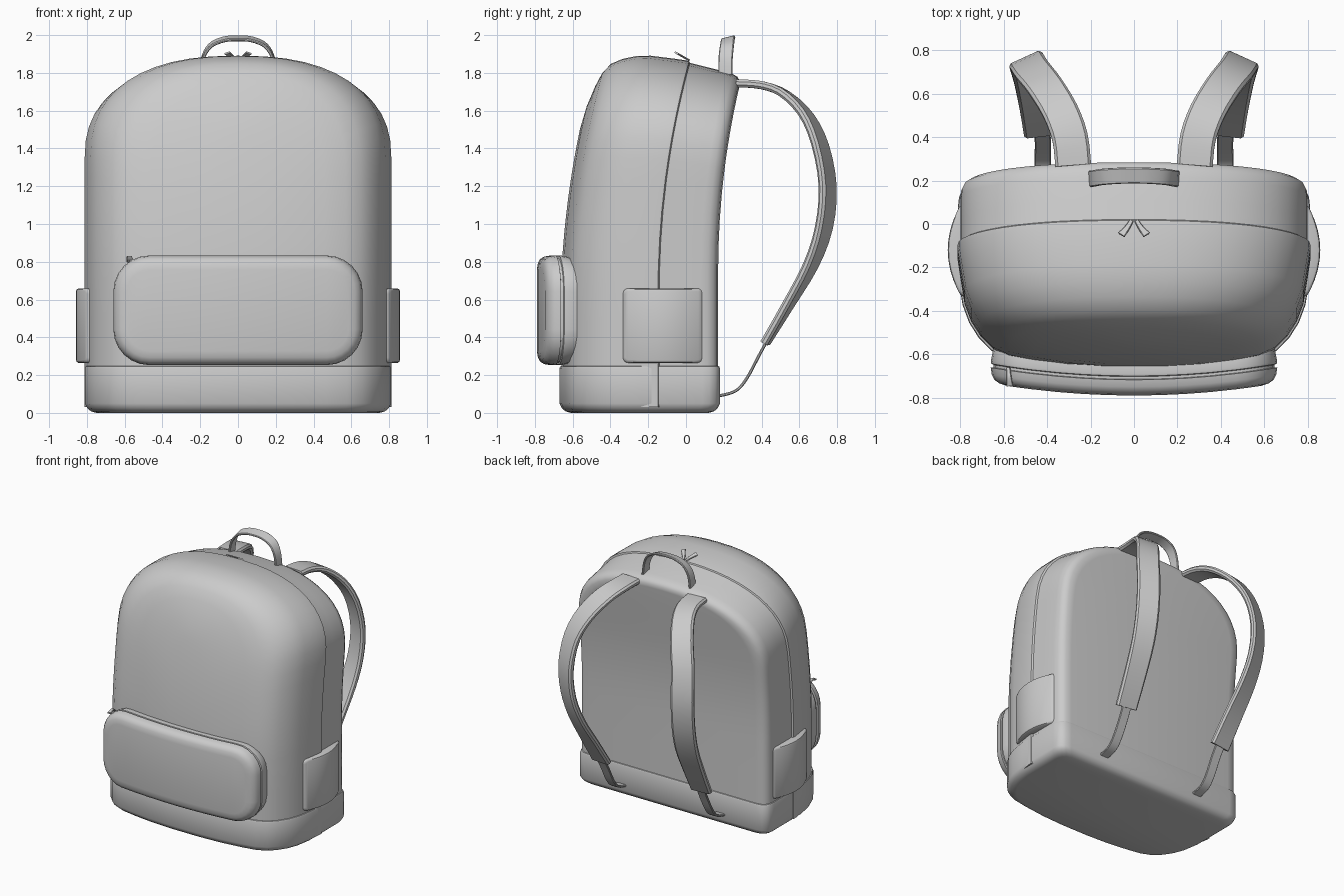
import bpy, bmesh, math
from mathutils import Vector

if "Cube" in bpy.data.objects:
    bpy.data.objects.remove(bpy.data.objects["Cube"])


def loft(name, rings):
    """Skin closed rings; each end is capped by strips pairing point i with n-1-i."""
    bm = bmesh.new()
    vs = [[bm.verts.new(p) for p in r] for r in rings]
    n = len(vs[0])
    for a, b in zip(vs, vs[1:]):
        for i in range(n):
            j = (i + 1) % n
            bm.faces.new((a[i], a[j], b[j], b[i]))
    for r in (vs[0], vs[-1]):
        for i in range((n - 1) // 2):
            quad = [r[i], r[i + 1], r[n - 2 - i], r[n - 1 - i]]
            bm.faces.new(list(dict.fromkeys(quad)))
    bmesh.ops.recalc_face_normals(bm, faces=bm.faces[:])
    me = bpy.data.meshes.new(name)
    bm.to_mesh(me)
    bm.free()
    ob = bpy.data.objects.new(name, me)
    bpy.context.collection.objects.link(ob)
    bpy.ops.object.select_all(action='DESELECT')
    ob.select_set(True)
    bpy.context.view_layer.objects.active = ob
    bpy.ops.object.shade_smooth_by_angle(angle=math.radians(40))
    return ob


def smooth_path(pts, steps=4):
    """Catmull-Rom interpolation of tuples of any length."""
    out = []
    for k in range(len(pts) - 1):
        a, b, c, d = (pts[min(max(k + o, 0), len(pts) - 1)] for o in (-1, 0, 1, 2))
        for s in range(steps):
            t = s / steps
            out.append([0.5 * (2*q + (r - p)*t + (2*p - 5*q + 4*r - u)*t*t
                               + (3*q - p - 3*r + u)*t**3)
                        for p, q, r, u in zip(a, b, c, d)])
    return out + [list(pts[-1])]


def ribbon(name, pts, width, thick, steps=4):
    """Sweep a flat rounded strip; points hold position and width direction."""
    path = smooth_path(pts, steps)
    P = [Vector(p[:3]) for p in path]
    rings = []
    h, e = thick / 2, thick * 0.3
    for i, p in enumerate(path):
        t = (P[min(i + 1, len(P) - 1)] - P[max(i - 1, 0)]).normalized()
        w = Vector(p[3:6])
        w = (w - t * w.dot(t)).normalized()
        nrm = t.cross(w)
        a = (p[6] if len(p) > 6 else width) / 2
        sec = [(-a, h - e), (-a + e, h), (a - e, h), (a, h - e),
               (a, e - h), (a - e, -h), (-a + e, -h), (-a, e - h)]
        rings.append([P[i] + w * u + nrm * v for u, v in sec])
    return loft(name, rings)


# --- main body: arch sections from back to front, leaned backwards by a bend
Z0, R, YB = 0.75, 4.3, 0.17


def bend(x, y, z):
    s = max(0, z - Z0)
    y = YB - (YB - y) * (1 - 0.08 * s)
    if s == 0:
        return (x, y, z)
    r = R + YB - y
    return (x, YB + R - r * math.cos(s / R), Z0 + r * math.sin(s / R))


def arch(y, inset):
    half = [(0.8, z) for z in (0.03, 0.25, 0.5, 0.75, 0.9, 1.05, 1.2)]
    for k in range(13):
        a = math.pi / 2 * k / 12
        half.append((0.8 * max(0, math.cos(a)) ** (2 / 2.4),
                     1.3 + 0.495 * math.sin(a) ** (2 / 2.4)))
    sx = (0.8 - inset) / 0.8
    sz = (1.765 - 0.6 * inset) / 1.765
    pts = [(x * sx, y, 0.03 + (z - 0.03) * sz) for x, z in half]
    pts += [(-x, yy, z) for x, yy, z in reversed(pts[:-1])]
    return [bend(*p) for p in pts]


back = [(0.17, 0.09), (0.163, 0.045), (0.145, 0.018), (0.115, 0.004), (0.08, 0), (-0.04, 0)]
lip = [(-0.14, 0), (-0.147, -0.012), (-0.17, -0.012)]
front = [(-0.25, 0), (-0.37, 0.02), (-0.45, 0.05), (-0.52, 0.095), (-0.575, 0.15),
         (-0.61, 0.23), (-0.63, 0.34), (-0.65, 0.5), (-0.66, 0.68)]
loft("main_body", [arch(y, i) for y, i in back + lip + front])

# --- reinforced base band following the body footprint
YC = -0.245


def footprint(z, d):
    side = [((0.8 - i) * (1 + d / 0.8), YC + (y - YC) * (1 + d / 0.415), z)
            for y, i in back + front]
    return side + [(-x, y, zz) for x, y, zz in reversed(side)]


loft("base_band", [footprint(z, d) for z, d in
                   ((0, -0.05), (0.008, -0.022), (0.025, -0.002), (0.05, 0.01),
                    (0.235, 0.01), (0.246, 0.006), (0.25, -0.01))])


# --- pockets: rounded rectangles stacked along depth, mapped onto a bowed surface
def pocket(name, w, h, r, profile, place):
    rings = []
    for depth, i in profile:
        a, b, c = w - i, h - i, max(r - i, 0.005)
        arc = [(a - c + c * math.cos(k * math.pi / 12), b - c + c * math.sin(k * math.pi / 12))
               for k in range(7)]
        up = arc + [((a - c) * f, b) for f in (0.75, 0.5, 0.25, 0)]
        up += [(-u, v) for u, v in reversed(up[:-1])]
        ring = up + [(u, -v) for u, v in reversed(up)]
        rings.append([place(u, v, depth) for u, v in ring])
    return loft(name, rings)


pocket("front_pocket", 0.66, 0.29, 0.19,
       [(-0.54, 0.03), (-0.64, 0.01), (-0.69, 0), (-0.70, 0.003), (-0.703, 0.014),
        (-0.715, 0.014), (-0.718, 0), (-0.75, 0.005), (-0.772, 0.018), (-0.784, 0.04),
        (-0.79, 0.075)],
       lambda u, v, d: (u, d + 0.13 * u * u, 0.543 + v))

for s, label in ((1, "right"), (-1, "left")):
    pocket(label + "_side_pocket", 0.215, 0.197, 0.03,
           [(0.78, 0), (0.845, 0), (0.854, 0.005), (0.858, 0.016)],
           lambda u, v, d: (s * (d - 1.35 * u * u), -0.12 + u, 0.462 + v))

    # --- padded shoulder strap and its lower webbing
    strap = [(0.28, 0.27, 1.745, 0), (0.295, 0.40, 1.735, 0), (0.34, 0.52, 1.69, 0.1),
             (0.41, 0.635, 1.58, 0.25), (0.47, 0.71, 1.42, 0.4), (0.495, 0.75, 1.2, 0.45),
             (0.49, 0.73, 0.98, 0.45), (0.47, 0.66, 0.78, 0.35), (0.445, 0.54, 0.57, 0.2),
             (0.425, 0.42, 0.37, 0.1)]
    ribbon(label + "_shoulder_strap",
           [(s * x, y, z, 1, -s * t, 0) for x, y, z, t in strap], 0.165, 0.042, 3)
    web = [(0.43, 0.45, 0.42), (0.42, 0.39, 0.31), (0.42, 0.32, 0.18),
           (0.42, 0.26, 0.115), (0.42, 0.165, 0.088)]
    ribbon(label + "_strap_webbing", [(s * x, y, z, 1, 0, 0) for x, y, z in web], 0.075, 0.016)

    # --- main zip pull
    ribbon(label + "_zip_pull",
           [(s * 0.012, 0.015, 1.868, 1, 0, 0, 0.02), (s * 0.03, -0.015, 1.885, 1, 0, 0, 0.025),
            (s * 0.058, -0.05, 1.905, 1, 0, 0, 0.036)], 0.03, 0.01)

# --- grab handle on top
grip = [(-0.2, 0.208, 1.79), (-0.185, 0.21, 1.88), (-0.145, 0.217, 1.945), (-0.075, 0.222, 1.977),
        (0, 0.224, 1.983)]
grip += [(-x, y, z) for x, y, z in reversed(grip[:-1])]
ribbon("grab_handle", [p + (0, 1, 0.25) for p in grip], 0.075, 0.016)

# --- front pocket zip pull
ribbon("pocket_zip_pull", [(-0.58, -0.665, 0.80, 1, 0, 0, 0.02), (-0.577, -0.70, 0.825, 1, 0, 0, 0.024),
                           (-0.572, -0.745, 0.815, 1, 0, 0, 0.032)], 0.03, 0.012)
